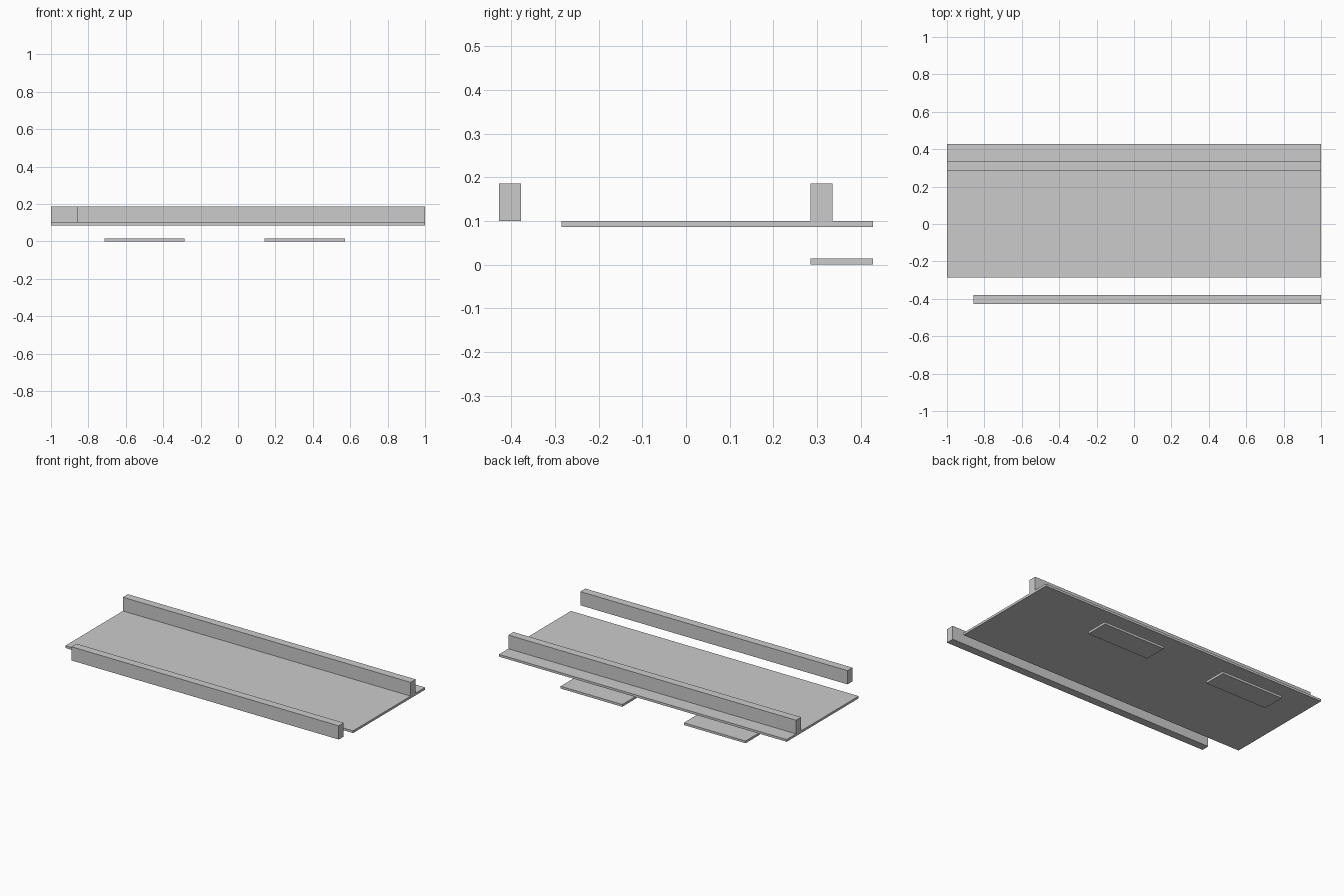
import bpy
import bmesh
from mathutils import Matrix, Vector

if "Cube" in bpy.data.objects:
    bpy.data.objects.remove(bpy.data.objects["Cube"])

grey = bpy.data.materials.new("light_grey")
grey.diffuse_color = (0.6, 0.6, 0.6, 1)
grey.use_nodes = True
grey.node_tree.nodes["Principled BSDF"].inputs["Base Color"].default_value = grey.diffuse_color


def box(name, lo, hi):
    """Axis-aligned box between two corners."""
    lo, hi = Vector(lo), Vector(hi)
    bm = bmesh.new()
    bmesh.ops.create_cube(bm, size=1, matrix=Matrix.LocRotScale(None, None, hi - lo))
    mesh = bpy.data.meshes.new(name)
    bm.to_mesh(mesh)
    bm.free()
    mesh.materials.append(grey)
    obj = bpy.data.objects.new(name, mesh)
    obj.location = (lo + hi) / 2
    bpy.context.collection.objects.link(obj)
    return obj


U = 1 / 7            # layout module
DECK_TOP = 0.1
RAIL_TOP = 0.186
RAIL_W = 0.05

# Wide thin deck
box("deck", (-1, -2 * U, 0.0857), (1, 3 * U, DECK_TOP))

# Upright rail standing on the deck, and a shorter free rail in front
box("back_rail", (-1, 2 * U, DECK_TOP), (1, 2 * U + RAIL_W, RAIL_TOP))
box("front_rail", (-6 * U, -3 * U, DECK_TOP), (1, -3 * U + RAIL_W, RAIL_TOP))

# Two low plates under the back edge
for side, x in (("left", -5 * U), ("right", U)):
    box(side + "_foot_plate", (x, 2 * U, 0), (x + 3 * U, 3 * U, 0.0143))
